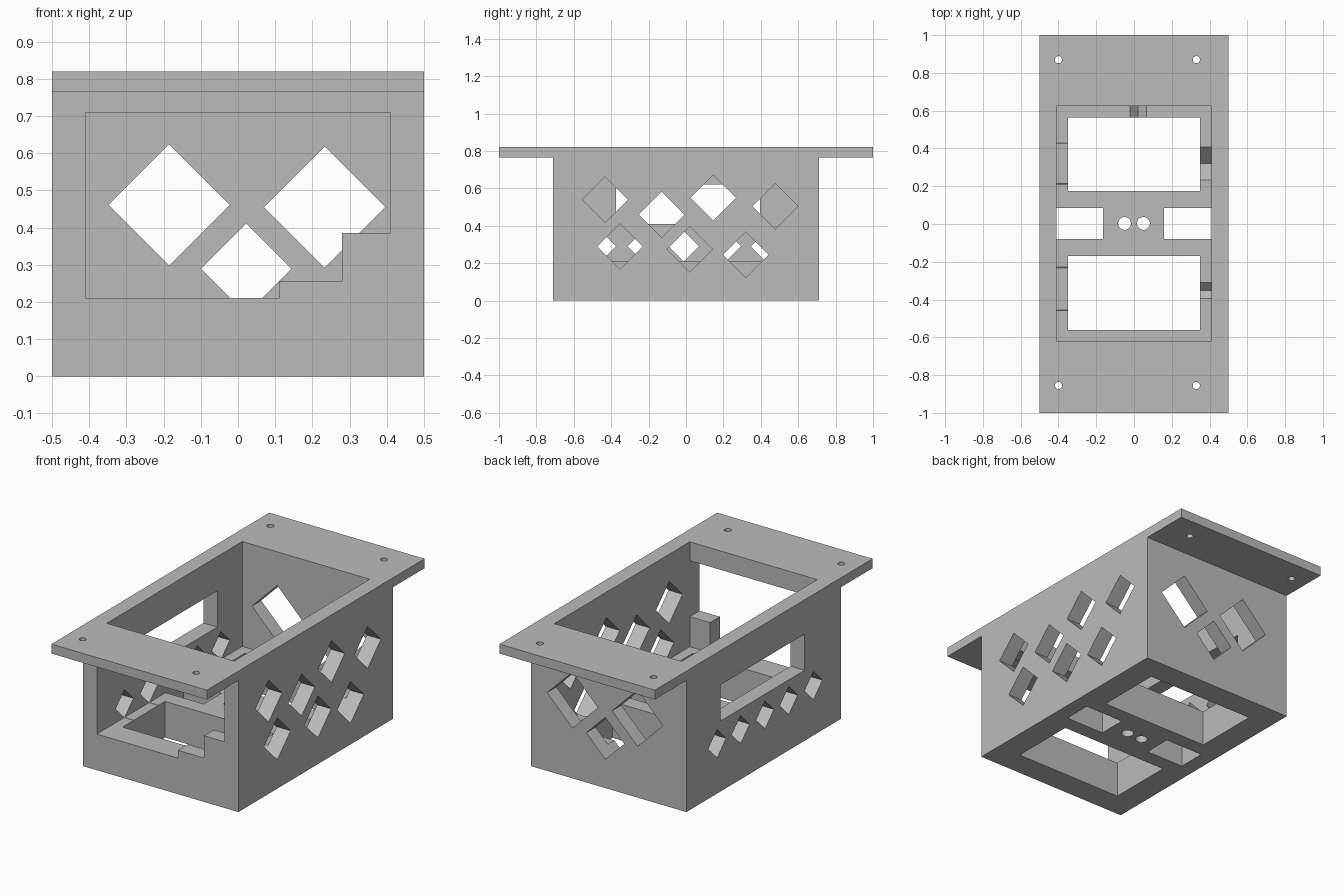
import bpy
import bmesh
from math import pi
from mathutils import Matrix

cube = bpy.data.objects.get("Cube")
if cube:
    bpy.data.objects.remove(cube, do_unlink=True)

grey = bpy.data.materials.new("plain_grey")
grey.use_nodes = True
grey.diffuse_color = (0.5, 0.5, 0.5, 1)
grey.node_tree.nodes["Principled BSDF"].inputs["Base Color"].default_value = grey.diffuse_color


def finish(name, bm):
    bmesh.ops.recalc_face_normals(bm, faces=bm.faces)
    mesh = bpy.data.meshes.new(name)
    bm.to_mesh(mesh)
    bm.free()
    mesh.materials.append(grey)
    obj = bpy.data.objects.new(name, mesh)
    bpy.context.collection.objects.link(obj)
    return obj


def prism(name, profile, axis, start, end):
    """Extrude a closed 2D profile along x, y or z."""
    place = {"x": lambda a, b: (start, a, b),
             "y": lambda a, b: (a, start, b),
             "z": lambda a, b: (a, b, start)}[axis]
    bm = bmesh.new()
    face = bm.faces.new([bm.verts.new(place(a, b)) for a, b in profile])
    extruded = bmesh.ops.extrude_face_region(bm, geom=[face])["geom"]
    shift = [(end - start) * (axis == k) for k in "xyz"]
    bmesh.ops.translate(bm, vec=shift,
                        verts=[v for v in extruded if isinstance(v, bmesh.types.BMVert)])
    return finish(name, bm)


def rect(a0, a1, b0, b1):
    return [(a0, b0), (a1, b0), (a1, b1), (a0, b1)]


def diamond(a, b, r):
    return [(a - r, b), (a, b - r), (a + r, b), (a, b + r)]


def drill(x, y, r):
    bm = bmesh.new()
    bmesh.ops.create_cone(bm, cap_ends=True, segments=32, radius1=r, radius2=r,
                          depth=3, matrix=Matrix.Translation((x, y, 0)))
    return finish("drill_cutter", bm)


def cut(cutter):
    """Subtract the cutter from the box, then discard it."""
    cutter.hide_render = True
    mod = box.modifiers.new("cut", "BOOLEAN")
    mod.operation = "DIFFERENCE"
    mod.solver = "EXACT"
    mod.object = cutter
    bpy.context.view_layer.objects.active = box
    bpy.ops.object.modifier_apply(modifier=mod.name)
    bpy.data.objects.remove(cutter, do_unlink=True)


# Box with overhanging end flanges
TOP, LIP, FLOOR = 0.82, 0.765, 0.21
box = prism("flanged_box",
            [(-0.71, 0), (0.71, 0), (0.71, LIP), (1, LIP), (1, TOP),
             (-1, TOP), (-1, LIP), (-0.71, LIP)], "x", -0.5, 0.5)

# Main cavity, open at the top
cut(prism("cavity_cutter", rect(-0.41, 0.41, -0.62, 0.625), "z", FLOOR, 1))

# Floor openings and side slots
for x0, x1, y0, y1 in ((-0.35, 0.35, 0.175, 0.565), (-0.35, 0.35, -0.56, -0.17),
                       (0.16, 0.41, -0.08, 0.085), (-0.41, -0.165, -0.08, 0.085)):
    cut(prism("floor_cutter", rect(x0, x1, y0, y1), "z", -0.1, 0.25))

# Stepped front opening
cut(prism("front_cutter",
          [(-0.41, FLOOR), (0.11, FLOOR), (0.11, 0.255), (0.28, 0.255),
           (0.28, 0.385), (0.41, 0.385), (0.41, 0.71), (-0.41, 0.71)],
          "y", -0.8, -0.6))

# Window and row of small diamonds in the -x wall
cut(prism("window_cutter", rect(-0.375, 0.395, 0.41, 0.62), "x", -0.6, -0.38))
for y in (-0.457, -0.23, -0.012, 0.212, 0.428):
    cut(prism("small_diamond_cutter", diamond(y, 0.29, 0.082), "x", -0.6, -0.3))

# Two rows of diamonds in the +x wall
for y, z in ((-0.432, 0.54), (-0.13, 0.46), (0.145, 0.55), (0.477, 0.505),
             (-0.353, 0.29), (0.02, 0.275), (0.32, 0.245)):
    cut(prism("diamond_cutter", diamond(y, z, 0.122), "x", 0.3, 0.6))

# Diamonds in the back wall
for x, z, r in ((-0.185, 0.461, 0.163), (0.233, 0.455, 0.163), (0.022, 0.289, 0.122)):
    cut(prism("back_diamond_cutter", diamond(x, z, r), "y", 0.5, 0.8))

# Floor bores and flange screw holes
for x in (-0.05, 0.05):
    cut(drill(x, 0.003, 0.034))
for x in (-0.4, 0.33):
    for y in (-0.855, 0.87):
        cut(drill(x, y, 0.019))
